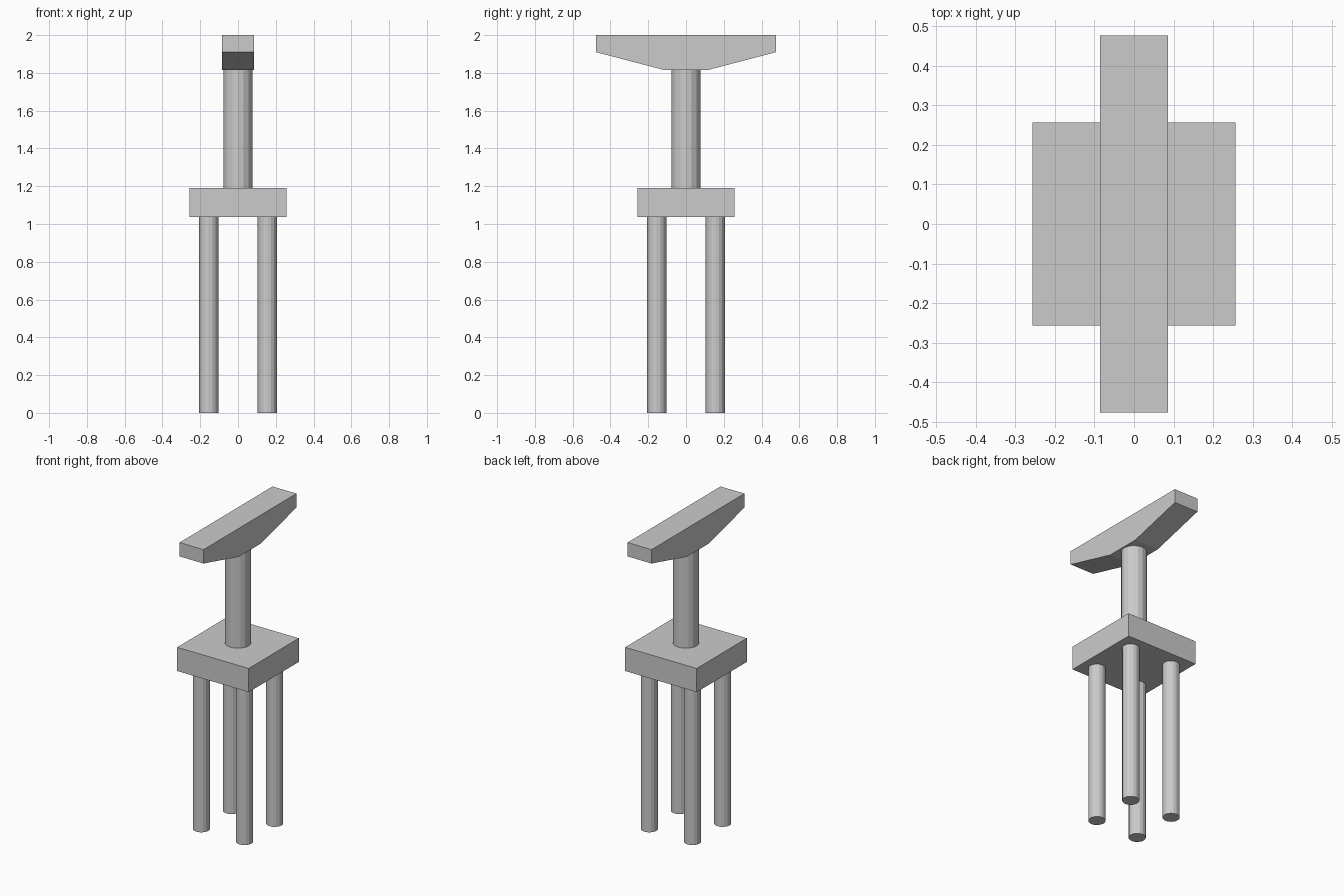
import bpy
import bmesh

cube = bpy.data.objects.get("Cube")
if cube:
    bpy.data.objects.remove(cube, do_unlink=True)

# Single concrete grey
GREY = (0.6, 0.6, 0.6, 1.0)
concrete = bpy.data.materials.new("concrete_grey")
concrete.use_nodes = True
concrete.diffuse_color = GREY
concrete.node_tree.nodes["Principled BSDF"].inputs["Base Color"].default_value = GREY


def cylinder(name, x, y, radius, bottom, top):
    bpy.ops.mesh.primitive_cylinder_add(
        vertices=16, radius=radius, depth=top - bottom,
        location=(x, y, (bottom + top) / 2))
    obj = bpy.context.object
    obj.name = name
    obj.data.materials.append(concrete)


def prism(name, profile, half_width):
    """Extrude a y-z profile along x."""
    bm = bmesh.new()
    face = bm.faces.new([bm.verts.new((-half_width, y, z)) for y, z in profile])
    extruded = bmesh.ops.extrude_face_region(bm, geom=[face])["geom"]
    verts = [g for g in extruded if isinstance(g, bmesh.types.BMVert)]
    bmesh.ops.translate(bm, verts=verts, vec=(2 * half_width, 0, 0))
    bmesh.ops.recalc_face_normals(bm, faces=bm.faces)
    mesh = bpy.data.meshes.new(name)
    bm.to_mesh(mesh)
    bm.free()
    mesh.materials.append(concrete)
    bpy.context.collection.objects.link(bpy.data.objects.new(name, mesh))


# Heights of the stacked parts
SLAB_BOTTOM, SLAB_TOP = 1.036, 1.19
BEAM_BOTTOM, BEAM_TOP = 1.815, 2.0

# Four foundation piles
for side, sx in (("right", -1), ("left", 1)):
    for end, sy in (("front", -1), ("back", 1)):
        cylinder(f"{end}_{side}_pile", sx * 0.155, sy * 0.155, 0.051, 0, SLAB_BOTTOM)

# Square slab joining the piles
S = 0.257
prism("pile_cap", [(-S, SLAB_BOTTOM), (S, SLAB_BOTTOM), (S, SLAB_TOP), (-S, SLAB_TOP)], S)

# Round column
cylinder("column", 0, 0, 0.077, SLAB_TOP, BEAM_BOTTOM)

# Tapered crossbeam, mirrored from half a profile
half = [(0.115, BEAM_BOTTOM), (0.477, 1.91), (0.477, BEAM_TOP)]
prism("crossbeam", half + [(-y, z) for y, z in reversed(half)], 0.086)
